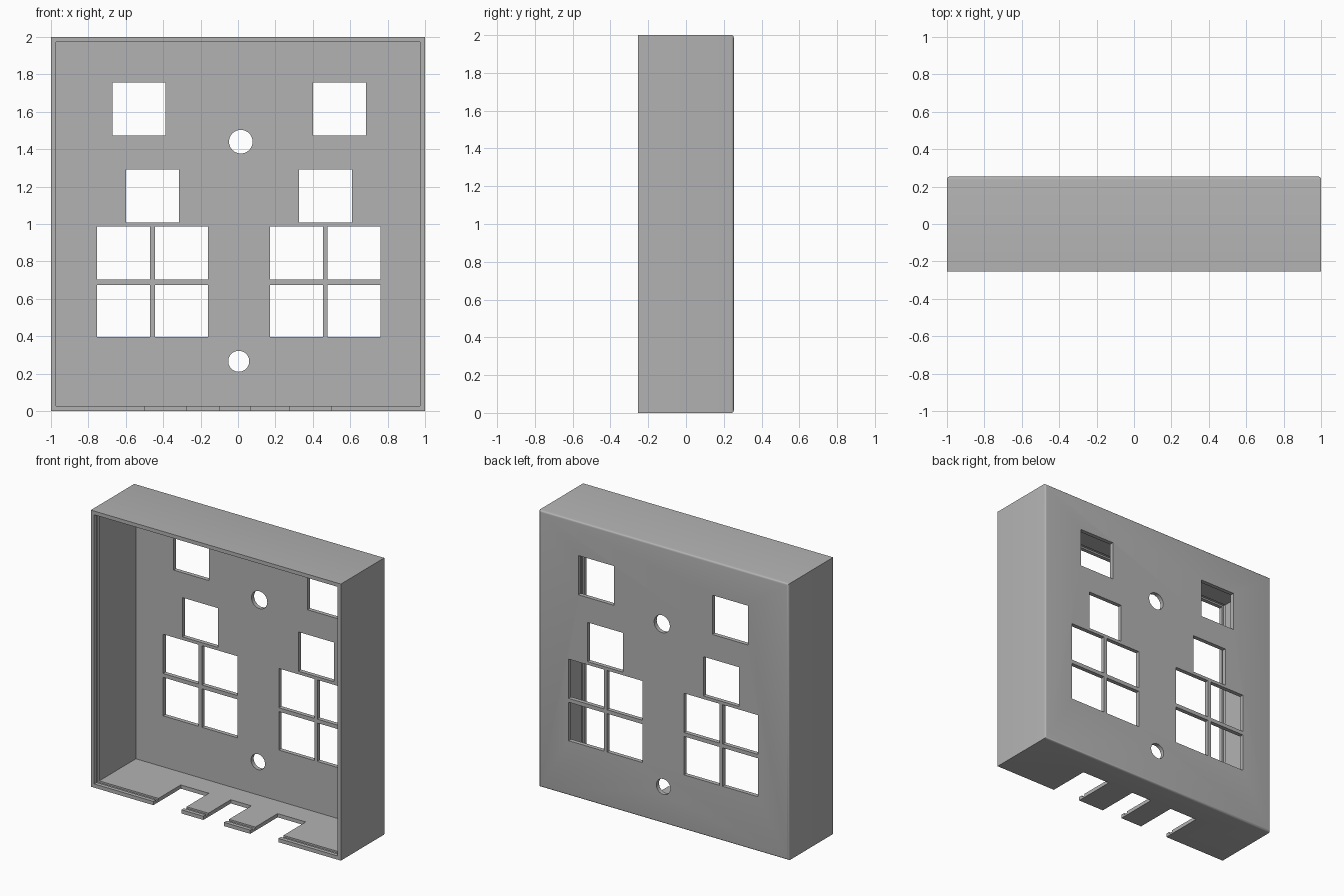
import bpy
import bmesh
from mathutils import Matrix, Vector

cube = bpy.data.objects.get("Cube")
if cube:
    bpy.data.objects.remove(cube, do_unlink=True)

WALL = 0.027
FRONT, BACK = -0.253, 0.253

grey = bpy.data.materials.new("plain grey")
grey.use_nodes = True
COLOUR = (0.45, 0.45, 0.45, 1)
grey.diffuse_color = COLOUR
grey.node_tree.nodes["Principled BSDF"].inputs["Base Color"].default_value = COLOUR


def finish(name, bm):
    mesh = bpy.data.meshes.new(name)
    bm.to_mesh(mesh)
    bm.free()
    mesh.materials.append(grey)
    obj = bpy.data.objects.new(name, mesh)
    bpy.context.collection.objects.link(obj)
    return obj


def box(name, x, y, z, round_back=0):
    """Box spanning the (low, high) pairs, with an optional rounded back rim."""
    bm = bmesh.new()
    bmesh.ops.create_cube(bm, size=1)
    size = Vector([b - a for a, b in (x, y, z)])
    middle = Vector([(a + b) / 2 for a, b in (x, y, z)])
    bm.transform(Matrix.Translation(middle) @ Matrix.Diagonal(size).to_4x4())
    if round_back:
        rim = [e for e in bm.edges if all(v.co.y > middle.y for v in e.verts)]
        bmesh.ops.bevel(bm, geom=rim, offset=round_back, segments=4,
                        profile=0.5, affect='EDGES')
    return finish(name, bm)


def rod(name, x, z, radius):
    """Cylinder through the back panel."""
    bm = bmesh.new()
    bmesh.ops.create_cone(bm, cap_ends=True, segments=48, radius1=radius,
                          radius2=radius, depth=0.3)
    bm.transform(Matrix.Translation((x, BACK, z)) @ Matrix.Rotation(1.5707963, 4, 'X'))
    return finish(name, bm)


def cut(target, cutter):
    mod = target.modifiers.new("cut", 'BOOLEAN')
    mod.operation = 'DIFFERENCE'
    mod.solver = 'EXACT'
    mod.object = cutter
    bpy.context.view_layer.objects.active = target
    bpy.ops.object.modifier_apply(modifier=mod.name)
    bpy.data.objects.remove(cutter, do_unlink=True)


# Outer body, rounded around the back
case = box("enclosure_shell", (-1, 1), (FRONT, BACK), (0, 2), 0.014)

# Open cavity and the snap groove behind the front rim
inner = 1 - WALL
cut(case, box("cavity", (-inner, inner), (-0.5, BACK - 0.03), (WALL, 2 - WALL)))
groove = inner + 0.012
cut(case, box("groove", (-groove, groove), (-0.225, -0.195), (1 - groove, 1 + groove)))

# Cable notches in the floor
for low, high in ((-0.5, -0.275), (-0.1, 0.065), (0.275, 0.5)):
    cut(case, box("notch", (low, high), (-0.5, 0.06), (-0.1, 0.1)))

# Square openings: two single pairs and two blocks of four
SIDE = 0.284
openings = [(-0.672, 1.472), (0.4, 1.472), (-0.6, 1.008), (0.326, 1.008)]
openings += [(x, z) for x in (-0.755, -0.445, 0.17, 0.478) for z in (0.396, 0.702)]
for x, z in openings:
    height = SIDE if z > 0.5 else 0.278
    cut(case, box("opening", (x, x + SIDE), (0.15, 0.4), (z, z + height)))

# Round holes
for x, z, radius in ((0.015, 1.44, 0.063), (0.004, 0.266, 0.056)):
    cut(case, rod("round_hole", x, z, radius))

# Smooth the rounded rim and holes only
bpy.ops.object.select_all(action='DESELECT')
case.select_set(True)
bpy.context.view_layer.objects.active = case
bpy.ops.object.shade_smooth_by_angle(angle=0.52)
